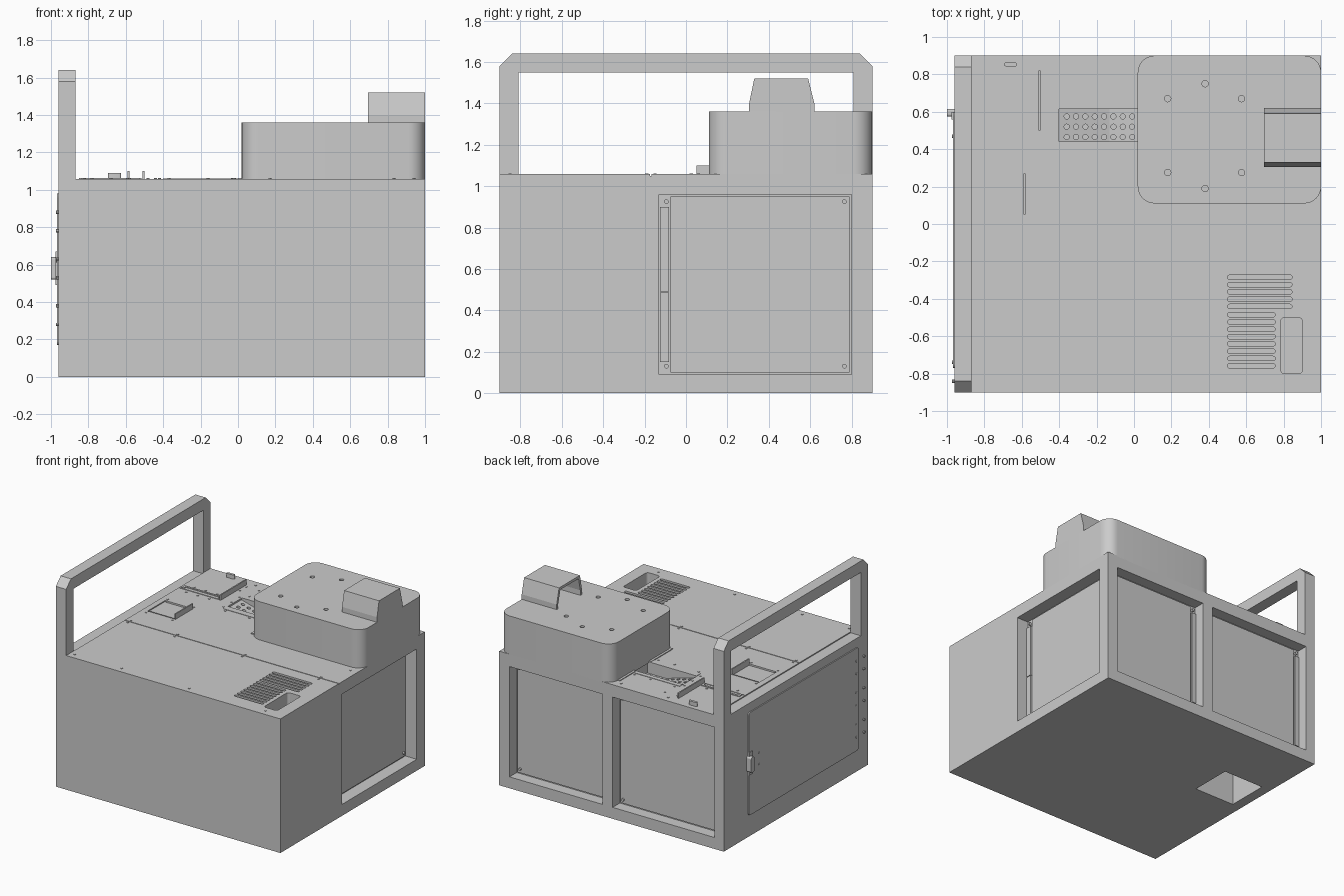
import bpy, bmesh, math

cube = bpy.data.objects.get("Cube")
if cube:
    bpy.data.objects.remove(cube, do_unlink=True)

grey = bpy.data.materials.new("light_grey_metal")
grey.use_nodes = True
COLOUR = (0.6, 0.6, 0.6, 1)
grey.diffuse_color = COLOUR
grey.node_tree.nodes["Principled BSDF"].inputs["Base Color"].default_value = COLOUR


# Helpers: every shape is a profile extruded along one axis
def prism(bm, pts, axis, lo, hi):
    place = {"x": lambda u, v, w: (w, u, v),
             "y": lambda u, v, w: (u, w, v),
             "z": lambda u, v, w: (u, v, w)}[axis]
    a = [bm.verts.new(place(u, v, lo)) for u, v in pts]
    b = [bm.verts.new(place(u, v, hi)) for u, v in pts]
    faces = [bm.faces.new(a[::-1]), bm.faces.new(b)]
    n = len(pts)
    for i in range(n):
        j = (i + 1) % n
        faces.append(bm.faces.new((a[i], a[j], b[j], b[i])))
    bmesh.ops.recalc_face_normals(bm, faces=faces)


def rect(u0, u1, v0, v1, r=0.0, seg=4):
    if r == 0:
        return [(u0, v0), (u1, v0), (u1, v1), (u0, v1)]
    pts = []
    corners = [(u1 - r, v1 - r), (u0 + r, v1 - r), (u0 + r, v0 + r), (u1 - r, v0 + r)]
    for k, (cu, cv) in enumerate(corners):
        for i in range(seg + 1):
            t = (k + i / seg) * math.pi / 2
            pts.append((cu + r * math.cos(t), cv + r * math.sin(t)))
    return pts


def disc(u, v, r, n=12):
    return [(u + r * math.cos(2 * math.pi * i / n),
             v + r * math.sin(2 * math.pi * i / n)) for i in range(n)]


def make(name, parts, smooth=False):
    bm = bmesh.new()
    for p in parts:
        prism(bm, *p)
    me = bpy.data.meshes.new(name)
    bm.to_mesh(me)
    bm.free()
    me.materials.append(grey)
    ob = bpy.data.objects.new(name, me)
    bpy.context.collection.objects.link(ob)
    if smooth:
        smooth_object(ob)
    return ob


def smooth_object(ob):
    bpy.ops.object.select_all(action="DESELECT")
    ob.select_set(True)
    bpy.context.view_layer.objects.active = ob
    bpy.ops.object.shade_smooth_by_angle(angle=math.radians(35))


def cut(ob, parts):
    cutter = make("cutter", parts)
    cutter.hide_render = True
    mod = ob.modifiers.new("cut", "BOOLEAN")
    mod.operation = "DIFFERENCE"
    mod.solver = "EXACT"
    mod.object = cutter
    bpy.context.view_layer.update()
    deps = bpy.context.evaluated_depsgraph_get()
    me = bpy.data.meshes.new_from_object(ob.evaluated_get(deps))
    ob.modifiers.remove(mod)
    ob.data = me
    bpy.data.objects.remove(cutter, do_unlink=True)


SILL, HEAD, DECK = 0.09, 0.96, 1.05
TOP = DECK + 0.008

# Cabinet with recessed side and rear bays and an opening in the floor
body = make("cabinet_body", [("z",) and (rect(-0.96, 1, -0.9, 0.9), "z", 0, DECK)])
cut(body, [(rect(-0.13, 0.80, SILL, HEAD), "x", 0.9, 1.1),
           (rect(0.10, 0.91, SILL, HEAD), "y", 0.81, 1.0),
           (rect(-0.88, 0.01, SILL, HEAD), "y", 0.81, 1.0),
           (rect(-0.88, -0.53, 0.07, 0.40), "z", -0.1, 0.6)])

# Deck sheets, split by a narrow seam
front_deck = make("front_deck_sheet", [(rect(-0.87, 1, -0.9, -0.173), "z", DECK, TOP)])
rear_deck = make("rear_deck_sheet", [(rect(-0.87, 1, -0.167, 0.9), "z", DECK, TOP)])

# Cooling slots and rounded pocket in the front deck
slots = [(rect(0.5, 0.845, y - 0.012, y + 0.012, 0.0115), "z", 0.97, 1.1)
         for y in [-0.285 - 0.039 * i for i in range(5)]]
slots += [(rect(0.5, 0.755, y - 0.012, y + 0.012, 0.0115), "z", 0.97, 1.1)
          for y in [-0.485 - 0.039 * i for i in range(8)]]
slots.append((rect(0.785, 0.90, -0.80, -0.50, 0.02), "z", 0.96, 1.1))

# Sloped intake well beside the housing, with perforations
well = [([(-0.40, 1.1), (-0.40, 1.045), (-0.13, 0.97), (0.03, 0.97), (0.03, 1.1)],
         "y", 0.44, 0.615)]
holes = [(disc(-0.36 + 0.05 * i, y, 0.014), "z", 0.93, 1.07)
         for i in range(8) for y in (0.465, 0.52, 0.575)]
for part in (body, front_deck):
    cut(part, slots)
for part in (body, rear_deck):
    cut(part, well)
cut(body, holes)

# Grooves around the square hatch and the rear hatch
groove = [(rect(-0.825, -0.815, 0.05, 0.27), "z", DECK, 1.1),
          (rect(-0.59, -0.58, 0.05, 0.27), "z", DECK, 1.1),
          (rect(-0.815, -0.59, 0.05, 0.058), "z", DECK, 1.1),
          (rect(-0.815, -0.59, 0.262, 0.27), "z", DECK, 1.1),
          (rect(-0.51, -0.50, 0.50, 0.82), "z", DECK, 1.1),
          (rect(-0.865, -0.51, 0.50, 0.508), "z", DECK, 1.1)]
cut(rear_deck, groove)
make("rear_hatch_hinge", [(rect(-0.83, -0.53, 0.535, 0.55), "z", DECK, TOP + 0.006),
                          (rect(-0.85, -0.83, 0.51, 0.55), "z", DECK, TOP + 0.006),
                          (rect(-0.53, -0.515, 0.51, 0.55), "z", DECK, TOP + 0.006)])
make("intake_frame", [(rect(-0.40, 0.02, 0.39, 0.44), "z", DECK, TOP + 0.003),
                      (rect(-0.40, 0.02, 0.615, 0.65), "z", DECK, TOP + 0.003)])
make("deck_pull", [(rect(-0.695, -0.625, 0.843, 0.863, 0.009), "z", DECK, 1.09)], True)

# Deck screws
spots = [(x, y) for x in (-0.83, -0.42, 0.17, 0.835) for y in (-0.85, -0.15, -0.19)]
spots += [(x, y) for x in (-0.82, -0.59) for y in (0.025, 0.295)]
spots += [(x, y) for x in (-0.78, -0.68, -0.58) for y in (0.47, 0.57)]
spots += [(x, y) for x in (-0.37, -0.16, -0.02) for y in (0.37, 0.67)]
spots += [(-0.42, y) for y in (0.42, 0.52, 0.62)]
spots += [(-0.44, 0.85), (-0.03, 0.85), (-0.48, 0.79), (-0.48, 0.71),
          (-0.37, 0.79), (0.94, 0.06)]
make("deck_screws", [(disc(x, y, 0.008, 8), "z", DECK, TOP + 0.004) for x, y in spots])

# Raised housing with rounded corners, bolt holes and a side flange
housing = make("raised_housing", [(rect(0.02, 1, 0.11, 0.9, 0.09, 8), "z", DECK, 1.36)])
bolts = [(x, y) for x in (0.18, 0.575) for y in (0.275, 0.67)] + [(0.38, 0.19), (0.38, 0.75)]
cut(housing, [(disc(x, y, 0.017, 16), "z", 1.34, 1.4) for x, y in bolts])
smooth_object(housing)
make("housing_flange", [(rect(0.002, 0.022, 0.16, 0.43), "z", DECK, TOP + 0.006),
                        (rect(0.002, 0.022, 0.62, 0.82), "z", DECK, TOP + 0.006)])

# Tapered hood on the housing, hollow towards the middle
hood = make("tapered_hood", [([(0.305, 1.36), (0.305, 1.40), (0.33, 1.52), (0.59, 1.52),
                               (0.62, 1.40), (0.62, 1.36)], "x", 0.695, 1.0)])
cut(hood, [([(0.325, 1.3), (0.325, 1.40), (0.347, 1.50), (0.573, 1.50),
             (0.60, 1.40), (0.60, 1.3)], "x", 0.6, 0.97)])

# Square tube guard rail with chamfered corners
half = [(0.9, DECK), (0.9, 1.58), (0.84, 1.64)]
inner = [(0.81, 1.55), (0.81, DECK)]
rail = [(-y, z) for y, z in half] + half[::-1] + inner[::-1] + [(-y, z) for y, z in inner]
make("guard_rail", [(rail, "x", -0.96, -0.87)])

# Side door with latch and hinge screws
make("side_door", [(rect(-0.77, 0.60, 0.17, 0.98, 0.02), "x", -0.969, -0.955)])
make("door_latch", [(rect(0.575, 0.615, 0.52, 0.64, 0.012), "x", -1.0, -0.96),
                    (rect(0.56, 0.60, 0.49, 0.67), "x", -0.975, -0.96)])
make("door_screws", [(disc(y, z, 0.009, 8), "x", -0.973, -0.96)
                     for y in (-0.74, -0.84) for z in (0.28, 0.38, 0.53, 0.63, 0.78, 0.88)]
     + [(disc(0.47, z, 0.009, 8), "x", -0.973, -0.96) for z in (0.53, 0.62)])

# Panels, mounting strips and corner bolts inside the bays
make("side_bay_panel", [(rect(-0.075, 0.79, SILL + 0.01, HEAD - 0.01), "x", 0.895, 0.908),
                        (rect(-0.125, -0.082, 0.15, 0.485), "x", 0.895, 0.915),
                        (rect(-0.125, -0.082, 0.49, 0.90), "x", 0.895, 0.915)])
make("side_bay_bolts", [(disc(y, z, 0.011), "x", 0.895, 0.92)
                        for y in (-0.095, 0.765) for z in (0.13, 0.925)])
for name, x0, x1 in (("rear_left", 0.10, 0.91), ("rear_right", -0.88, 0.01)):
    make(name + "_bay_panel", [(rect(x0 + 0.05, x1 - 0.01, SILL + 0.01, HEAD - 0.01),
                                "y", 0.805, 0.818),
                               (rect(x0 + 0.004, x0 + 0.04, 0.15, 0.90), "y", 0.805, 0.825)])
    make(name + "_bay_bolts", [(disc(x, z, 0.011), "y", 0.805, 0.83)
                               for x in (x0 + 0.03, x1 - 0.035) for z in (0.13, 0.925)])
